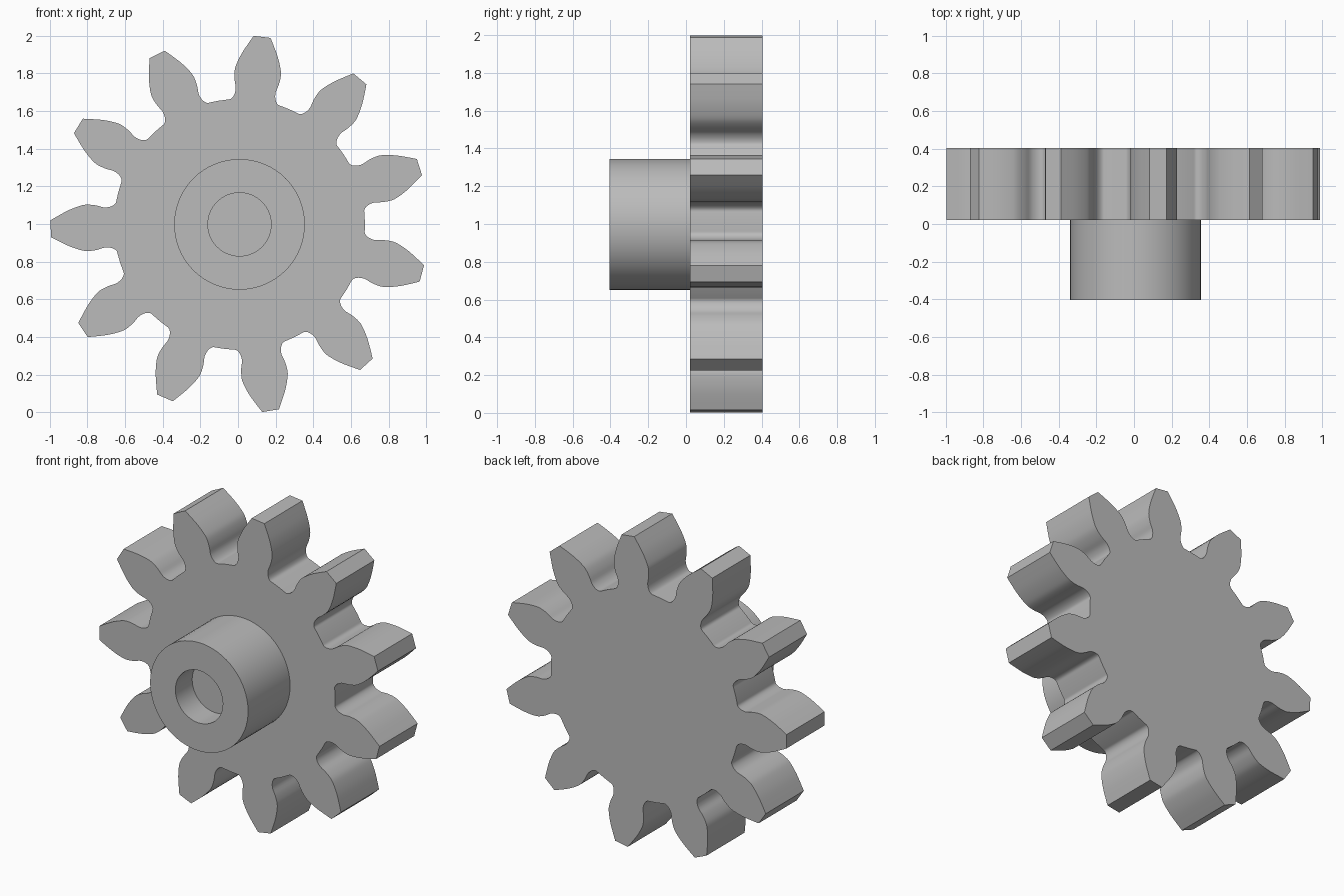
import bpy, bmesh
from math import sin, cos, radians, tau
from mathutils import Vector

cube = bpy.data.objects.get("Cube")
if cube:
    bpy.data.objects.remove(cube, do_unlink=True)

CENTRE_X, CENTRE_Z = 0.008, 0.998
TEETH = 11
FIRST_TOOTH = radians(181.3)
GEAR_FRONT, GEAR_BACK = 0.02, 0.405
HUB_FRONT, BORE_FLOOR = -0.405, -0.235
HUB_RADIUS, BORE_RADIUS = 0.347, 0.168
ROOT_RADIUS = 0.666

steel = bpy.data.materials.new("plain grey")
steel.use_nodes = True
colour = (0.5, 0.5, 0.5, 1)
steel.diffuse_color = colour
steel.node_tree.nodes["Principled BSDF"].inputs["Base Color"].default_value = colour


def finish(bm, name):
    bmesh.ops.recalc_face_normals(bm, faces=bm.faces)
    mesh = bpy.data.meshes.new(name)
    bm.to_mesh(mesh)
    bm.free()
    obj = bpy.data.objects.new(name, mesh)
    bpy.context.collection.objects.link(obj)
    mesh.materials.append(steel)
    bpy.ops.object.select_all(action='DESELECT')
    obj.select_set(True)
    bpy.context.view_layer.objects.active = obj
    bpy.ops.object.shade_smooth_by_angle(angle=radians(30))
    return obj


def smooth_path(points, steps):
    """Catmull-Rom curve through the points."""
    pts = [Vector(p) for p in points]
    pts = [2 * pts[0] - pts[1]] + pts + [2 * pts[-1] - pts[-2]]
    out = []
    for a, b, c, d in zip(pts, pts[1:], pts[2:], pts[3:]):
        for i in range(steps):
            t = i / steps
            out.append(0.5 * (2 * b + (c - a) * t + (2 * a - 5 * b + 4 * c - d) * t ** 2
                              + (3 * b - a - 3 * c + d) * t ** 3))
    return out + [pts[-2]]


# Half tooth: (distance along tooth axis, half width), tip to root
flank = smooth_path([(1.003, 0.045), (0.957, 0.07), (0.905, 0.096), (0.85, 0.116),
                     (0.81, 0.1235), (0.76, 0.118), (0.72, 0.107), (0.69, 0.108),
                     (0.668, 0.116), (0.655, 0.128), (0.65, 0.145)], 3)
half_pitch = tau / TEETH / 2
root_mid = Vector((cos(half_pitch), sin(half_pitch))) * ROOT_RADIUS
tooth = [Vector((p.x, -p.y)) for p in reversed(flank)] + flank + [root_mid]

# Toothed wheel: outline repeated round the centre, then extruded
bm = bmesh.new()
outline = []
for k in range(TEETH):
    a = FIRST_TOOTH + k * tau / TEETH
    for p in tooth:
        outline.append(bm.verts.new((CENTRE_X + p.x * cos(a) - p.y * sin(a), GEAR_FRONT,
                                     CENTRE_Z + p.x * sin(a) + p.y * cos(a))))
face = bm.faces.new(outline)
back = bmesh.ops.extrude_face_region(bm, geom=[face], use_keep_orig=True)
bmesh.ops.translate(bm, vec=(0, GEAR_BACK - GEAR_FRONT, 0),
                    verts=[v for v in back["geom"] if isinstance(v, bmesh.types.BMVert)])
finish(bm, "gear_wheel")

# Hub: turned profile with a blind bore
bm = bmesh.new()
SIDES = 64
rings = []
for radius, y in [(HUB_RADIUS, GEAR_FRONT), (HUB_RADIUS, HUB_FRONT),
                  (BORE_RADIUS, HUB_FRONT), (BORE_RADIUS, BORE_FLOOR)]:
    rings.append([bm.verts.new((CENTRE_X + radius * cos(tau * i / SIDES), y,
                                CENTRE_Z + radius * sin(tau * i / SIDES)))
                  for i in range(SIDES)])
for r0, r1 in zip(rings, rings[1:]):
    for i in range(SIDES):
        j = (i + 1) % SIDES
        bm.faces.new((r0[i], r0[j], r1[j], r1[i]))
bm.faces.new(rings[0])
bm.faces.new(rings[-1])
finish(bm, "hub")
